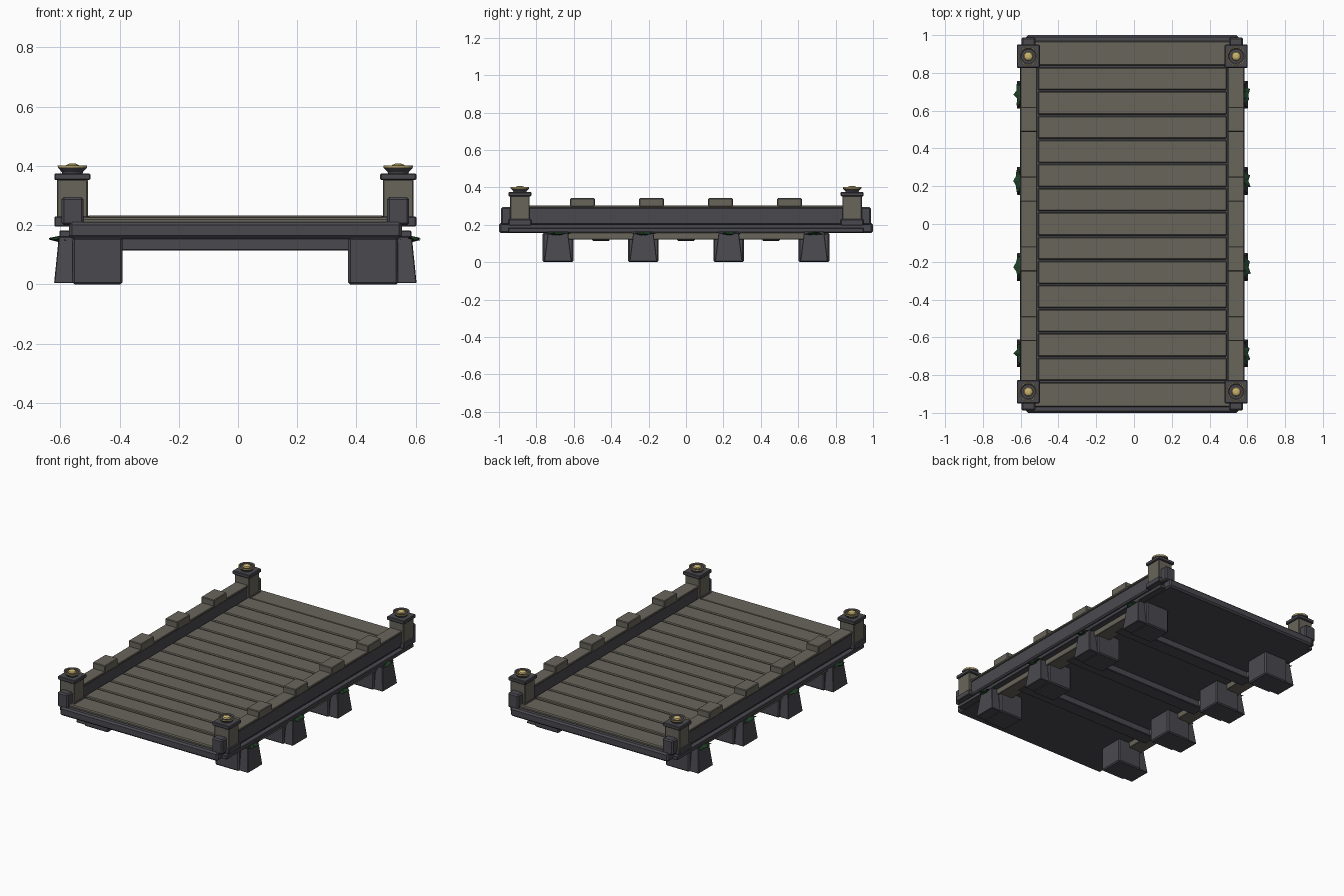
import bpy, bmesh, math, random

random.seed(4)
if "Cube" in bpy.data.objects:
    bpy.data.objects.remove(bpy.data.objects["Cube"], do_unlink=True)

CX = -0.009  # centre line of the bridge


def material(name, rgb):
    m = bpy.data.materials.new(name)
    m.use_nodes = True
    m.diffuse_color = (*rgb, 1)
    m.node_tree.nodes["Principled BSDF"].inputs["Base Color"].default_value = (*rgb, 1)
    return m


DARK = material("dark stone", (0.068, 0.066, 0.078))
PALE = material("olive stone", (0.14, 0.13, 0.104))
GOLD = material("gold", (0.6, 0.46, 0.16))
MOSS = material("dark green moss", (0.012, 0.05, 0.018))


def finish(name, bm, mats, bevel=0.0):
    bmesh.ops.recalc_face_normals(bm, faces=bm.faces)
    me = bpy.data.meshes.new(name)
    bm.to_mesh(me)
    bm.free()
    for m in mats:
        me.materials.append(m)
    ob = bpy.data.objects.new(name, me)
    bpy.context.collection.objects.link(ob)
    if bevel:
        mod = ob.modifiers.new("bevel", 'BEVEL')
        mod.width = bevel
        mod.segments = 1
    return ob


def box(name, x, y, z, mat, bevel=0.004, top=(1, 1)):
    """Box from (low, high) pairs; top scales the upper face about the inner x and middle y."""
    bm = bmesh.new()
    bmesh.ops.create_cube(bm, size=1)
    ym = sum(y) / 2
    for v in bm.verts:
        up = v.co.z > 0
        px = x[1] if v.co.x > 0 else x[0]
        py = y[1] if v.co.y > 0 else y[0]
        if up:
            inner = min(x, key=abs)
            px = inner + (px - inner) * top[0]
            py = ym + (py - ym) * top[1]
        v.co = (px + CX, py, z[1] if up else z[0])
    return finish(name, bm, [mat], bevel)


def span(s, a, b):
    return tuple(sorted((s * a, s * b)))


def around(c, half):
    return (c - half, c + half)


def lathe(name, cx, cy, profile, mats, pick, sides=16):
    bm = bmesh.new()
    rings = [[bm.verts.new((cx + r * math.cos(math.tau * i / sides),
                            cy + r * math.sin(math.tau * i / sides), z))
              for i in range(sides)] for r, z in profile]
    for k, (a, b) in enumerate(zip(rings, rings[1:])):
        for i in range(sides):
            j = (i + 1) % sides
            bm.faces.new((a[i], a[j], b[j], b[i])).material_index = pick[k]
    bm.faces.new(rings[0])
    bm.faces.new(rings[-1]).material_index = pick[-1]
    return finish(name, bm, mats)


def moss_clump(name, cx, cy):
    """Ragged flat rosette with alternating long and short points."""
    bm = bmesh.new()
    n = 14
    rim = []
    for i in range(n):
        a = math.tau * i / n
        r = random.uniform(0.85, 1.1) if i % 2 else random.uniform(0.6, 0.85)
        rim.append(bm.verts.new((cx + 0.045 * r * math.cos(a), cy + 0.07 * r * math.sin(a),
                                 0.153 + random.uniform(-0.005, 0.006))))
    for z in (0.166, 0.14):
        hub = bm.verts.new((cx, cy, z))
        for i in range(n):
            bm.faces.new((rim[i], rim[(i + 1) % n], hub))
    finish(name, bm, [MOSS])


# Deck slab
box("deck_slab", (-0.562, 0.562), (-1, 1), (0.155, 0.21), DARK, 0.01)

# Deck planks, with wide end planks
PITCH = 1.666 / 13
for i in range(13):
    mid = -0.833 + PITCH * (i + 0.5)
    box(f"plank_{i + 1}", (-0.5, 0.5), around(mid, PITCH / 2 - 0.004), (0.205, 0.233), PALE, 0.005)
for s, word in ((-1, "front"), (1, "back")):
    box(f"{word}_end_plank", (-0.54, 0.54), span(s, 0.838, 0.97), (0.205, 0.226), PALE, 0.006)

# Crossbeams under the deck
for i in (-1, 0, 1):
    box(f"crossbeam_{i + 2}", (-0.5, 0.5), around(i * 0.455, 0.047), (0.114, 0.158), DARK)

for s, side in ((1, "left"), (-1, "right")):
    # Parapet, coping and lower ledge
    box(f"{side}_parapet", span(s, 0.512, 0.587), (-0.988, 0.988), (0.2, 0.295), DARK, 0.008)
    box(f"{side}_coping", span(s, 0.505, 0.593), (-0.85, 0.85), (0.29, 0.304), PALE, 0.003)
    box(f"{side}_ledge", span(s, 0.54, 0.594), (-0.95, 0.95), (0.158, 0.182), DARK, 0.003)
    box(f"{side}_girder", span(s, 0.46, 0.56), (-0.65, 0.65), (0.12, 0.158), PALE, 0.003)

    # Raised parapet blocks
    for i in range(4):
        box(f"{side}_parapet_block_{i + 1}", span(s, 0.504, 0.594),
            around((i - 1.5) * 0.369, 0.066), (0.295, 0.342), PALE)

    # Piers with flared buttresses and moss
    for i in range(4):
        y = (i - 1.5) * 0.4565
        box(f"{side}_pier_{i + 1}", span(s, 0.381, 0.55), around(y, 0.082), (0, 0.158), DARK, 0.007)
        box(f"{side}_buttress_{i + 1}", span(s, 0.53, 0.612), around(y, 0.074), (0.004, 0.165),
            DARK, 0.003, (0.8, 0.72))
        moss_clump(f"{side}_moss_{i + 1}", CX + s * 0.583, y)

    # Corner posts with bowl finials
    for t, end in ((-1, "front"), (1, "back")):
        x, y = s * 0.55, t * 0.888
        name = f"{end}_{side}_post"
        for part, half, z, mat in (("base", 0.061, (0.195, 0.23), DARK),
                                   ("shaft", 0.052, (0.225, 0.355), PALE),
                                   ("cap", 0.061, (0.352, 0.375), DARK)):
            box(f"{name}_{part}", around(x, half), around(y, half), z, mat)
        lathe(f"{name}_bowl", x + CX, y,
              ((0.034, 0.373), (0.036, 0.38), (0.049, 0.394), (0.05, 0.401), (0.045, 0.401),
               (0.038, 0.396), (0.025, 0.396), (0.021, 0.403), (0.01, 0.408)),
              [DARK, GOLD], (0, 0, 1, 1, 0, 0, 1, 1))
